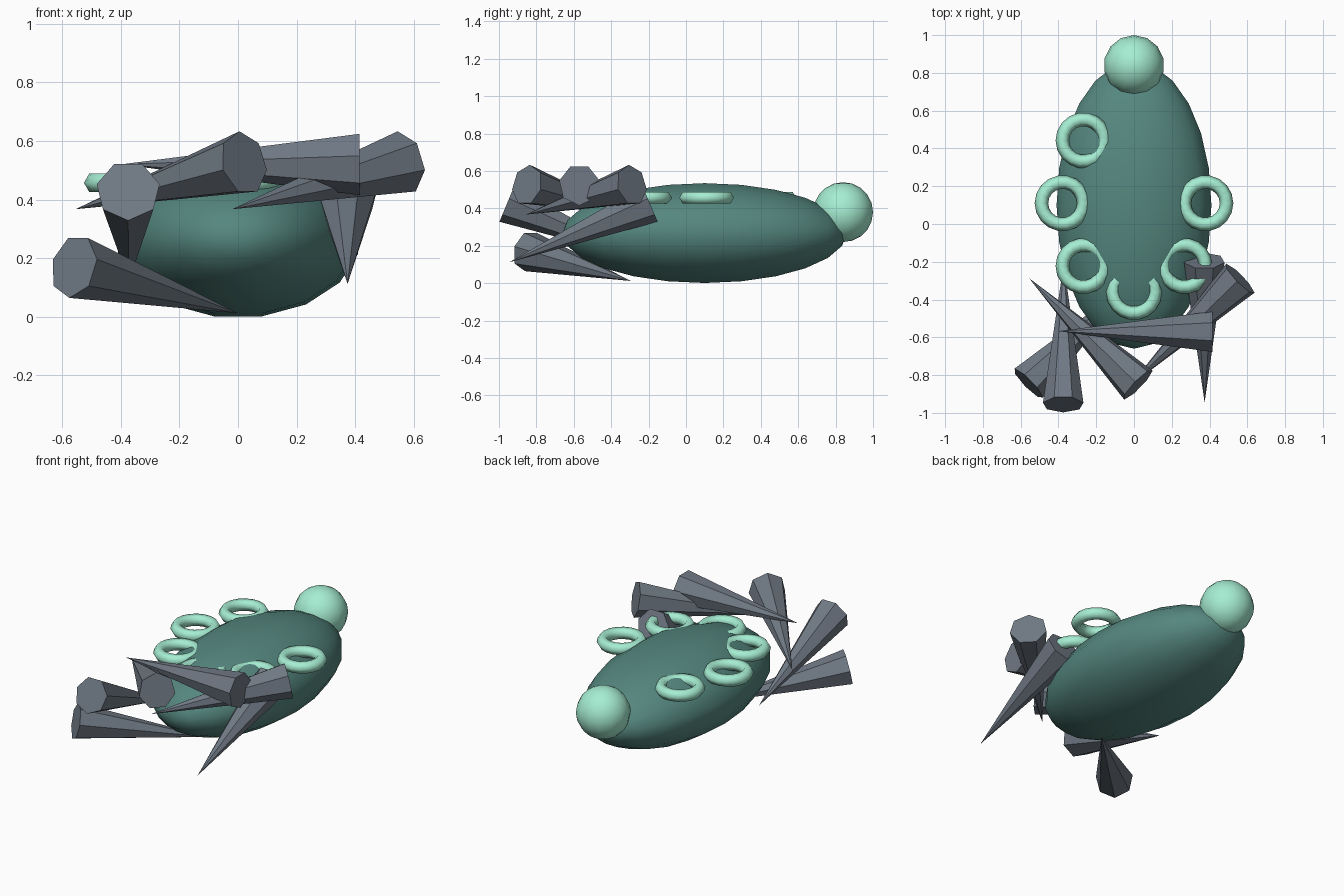
import bpy, bmesh, math
from mathutils import Vector, Matrix

if "Cube" in bpy.data.objects:
    bpy.data.objects.remove(bpy.data.objects["Cube"])


def material(name, color):
    m = bpy.data.materials.new(name)
    m.diffuse_color = (*color, 1)
    m.use_nodes = True
    m.node_tree.nodes["Principled BSDF"].inputs["Base Color"].default_value = m.diffuse_color
    return m


TEAL = material("teal", (0.09, 0.24, 0.21))
MINT = material("mint", (0.38, 0.85, 0.65))
SLATE = material("slate", (0.16, 0.19, 0.23))


def add_object(name, bm, mat, smooth):
    bmesh.ops.recalc_face_normals(bm, faces=bm.faces)
    for f in bm.faces:
        f.smooth = smooth
    mesh = bpy.data.meshes.new(name)
    bm.to_mesh(mesh)
    bm.free()
    mesh.materials.append(mat)
    obj = bpy.data.objects.new(name, mesh)
    bpy.context.collection.objects.link(obj)
    return obj


def ellipsoid(name, center, radii, segs, rings, mat, rot=Matrix.Identity(4)):
    bm = bmesh.new()
    bmesh.ops.create_uvsphere(bm, u_segments=segs, v_segments=rings, radius=1)
    bm.transform(Matrix.Translation(center) @ Matrix.Diagonal((*radii, 1)) @ rot)
    return add_object(name, bm, mat, True)


def ring(name, center, major, minor, segs=18, sides=6):
    bm = bmesh.new()
    loops = []
    for i in range(segs):
        a = 2 * math.pi * i / segs
        loop = []
        for j in range(sides):
            b = 2 * math.pi * j / sides
            r = major + minor * math.cos(b)
            loop.append(bm.verts.new((center[0] + r * math.cos(a),
                                      center[1] + r * math.sin(a),
                                      center[2] + minor * math.sin(b))))
        loops.append(loop)
    for i in range(segs):
        p, q = loops[i], loops[(i + 1) % segs]
        for j in range(sides):
            k = (j + 1) % sides
            bm.faces.new((p[j], q[j], q[k], p[k]))
    return add_object(name, bm, MINT, True)


def spike(name, base, tip, start, radius=0.11, sides=7):
    # start = +1 puts a base corner on top, -1 puts one at the bottom
    base, tip = Vector(base), Vector(tip)
    axis = (tip - base).normalized()
    side = axis.cross(Vector((0, 0, 1))).normalized()
    up = side.cross(axis)
    bm = bmesh.new()
    rim = []
    for i in range(sides):
        a = 2 * math.pi * i / sides
        rim.append(bm.verts.new(base + radius * (start * math.cos(a) * up + math.sin(a) * side)))
    apex = bm.verts.new(tip)
    bm.faces.new(rim)
    for i in range(sides):
        bm.faces.new((rim[i], rim[(i + 1) % sides], apex))
    return add_object(name, bm, SLATE, False)


# Long body with its poles along y and a flat underside
body_rot = Matrix.Rotation(math.pi / 2, 4, 'X') @ Matrix.Rotation(math.pi / 16, 4, 'Z')
ellipsoid("body", (0, 0.1, 0.268), (0.418, 0.76, 0.272), 16, 12, TEAL, body_rot)

# Round knob at the back end
ellipsoid("knob", (0, 0.84, 0.38), (0.16, 0.16, 0.16), 14, 10, MINT)

# Six rings set into the top of the body along an oval
for n, deg in enumerate((135, 180, 225, 270, 315, 360)):
    a = math.radians(deg)
    ring(f"ring_{n + 1}", (0.378 * math.cos(a), 0.11 + 0.47 * math.sin(a), 0.457), 0.112, 0.036)

# Six scattered spikes around the front: base centre, tip, corner direction
spikes = [
    ((0.02, -0.85, 0.525), (-0.555, -0.287, 0.367), 1),
    ((0.56, -0.29, 0.525), (-0.02, -0.855, 0.367), 1),
    ((0.415, -0.57, 0.525), (-0.40, -0.567, 0.52), -1),
    ((-0.56, -0.845, 0.172), (0.0, -0.295, 0.012), -1),
    ((-0.375, -0.955, 0.43), (-0.372, -0.21, 0.12), -1),
    ((0.372, -0.195, 0.43), (0.374, -0.945, 0.112), -1),
]
for n, (base, tip, start) in enumerate(spikes):
    spike(f"spike_{n + 1}", base, tip, start)
